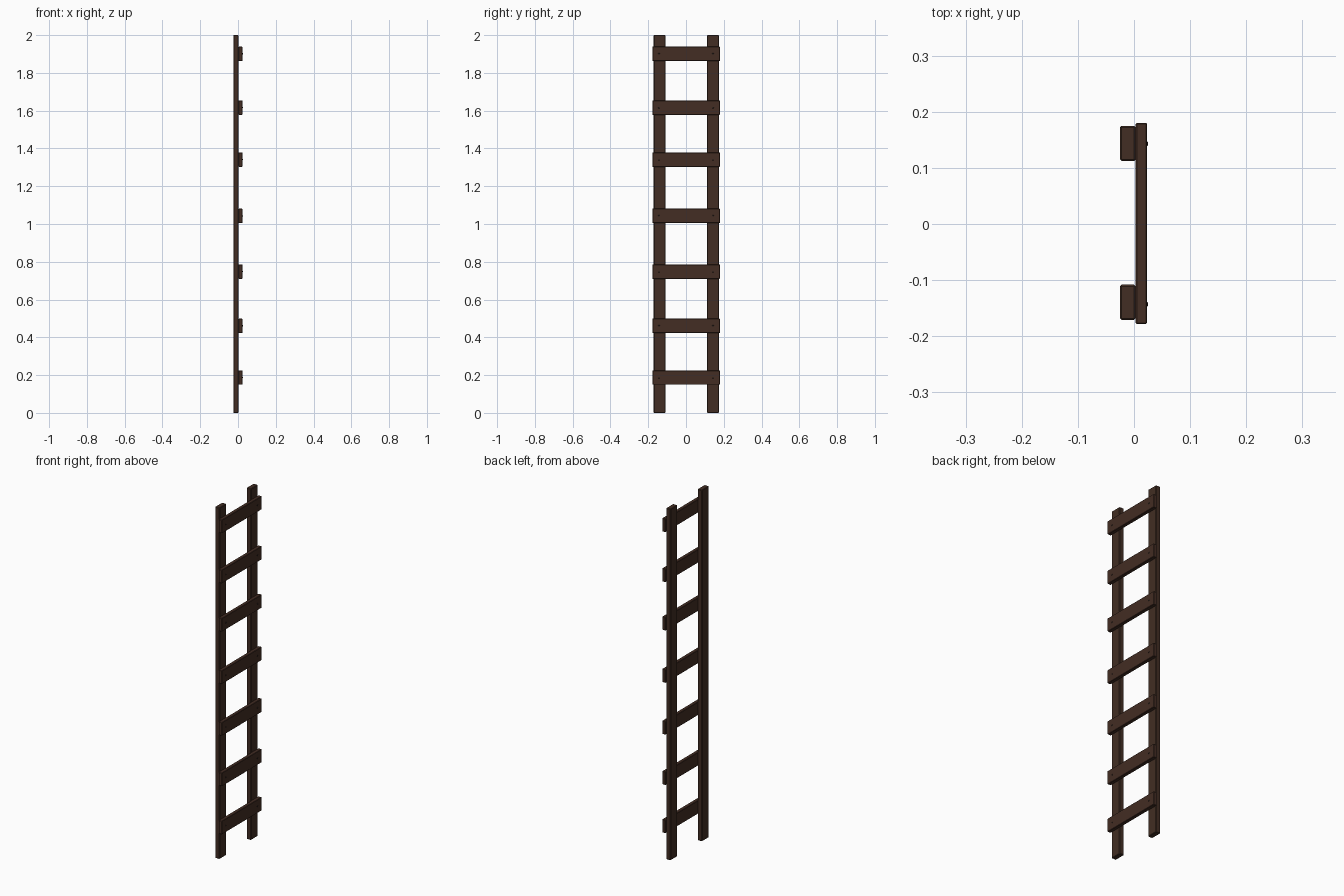
import bpy, bmesh, math
from mathutils import Matrix, Vector

if "Cube" in bpy.data.objects:
    bpy.data.objects.remove(bpy.data.objects["Cube"])


def material(name, rgb):
    m = bpy.data.materials.new(name)
    m.diffuse_color = (*rgb, 1)
    m.use_nodes = True
    m.node_tree.nodes["Principled BSDF"].inputs["Base Color"].default_value = m.diffuse_color
    return m


rail_wood = material("rail wood", (0.054, 0.027, 0.017))
rung_wood = material("rung wood", (0.056, 0.026, 0.017))
iron = material("dark iron", (0.025, 0.018, 0.014))


def finish(bm, name, mat):
    me = bpy.data.meshes.new(name)
    bm.to_mesh(me)
    bm.free()
    me.materials.append(mat)
    ob = bpy.data.objects.new(name, me)
    bpy.context.collection.objects.link(ob)
    return ob


def plank(name, lo, hi, mat, bevel):
    """Box between two corners with narrow chamfered edges."""
    lo, hi = Vector(lo), Vector(hi)
    bm = bmesh.new()
    bmesh.ops.create_cube(bm, size=1, matrix=Matrix.Translation((lo + hi) / 2)
                          @ Matrix.Diagonal((*(hi - lo), 1)))
    bmesh.ops.bevel(bm, geom=bm.edges[:], offset=bevel, segments=1, affect='EDGES')
    return finish(bm, name, mat)


def nail(name, y, z):
    """Low domed nail head facing +x."""
    bm = bmesh.new()
    bmesh.ops.create_cone(bm, cap_ends=True, segments=8, radius1=0.005, radius2=0.003,
                          depth=0.003, matrix=Matrix.Translation((0.0238, y, z))
                          @ Matrix.Rotation(math.pi / 2, 4, 'Y'))
    return finish(bm, name, iron)


# Two upright side rails
plank("rail_left", (-0.025, -0.171, 0), (0.003, -0.108, 2), rail_wood, 0.003)
plank("rail_right", (-0.025, 0.112, 0), (0.003, 0.175, 2), rail_wood, 0.003)

# Flat rungs nailed across the +x side, slightly uneven spacing
for i, z in enumerate((0.187, 0.461, 0.748, 1.043, 1.341, 1.616, 1.901), 1):
    plank(f"rung_{i}", (0.003, -0.178, z - 0.038), (0.0235, 0.18, z + 0.038), rung_wood, 0.002)
    for side, y in (("left", -0.143), ("right", 0.143)):
        nail(f"nail_{i}_{side}", y, z)
